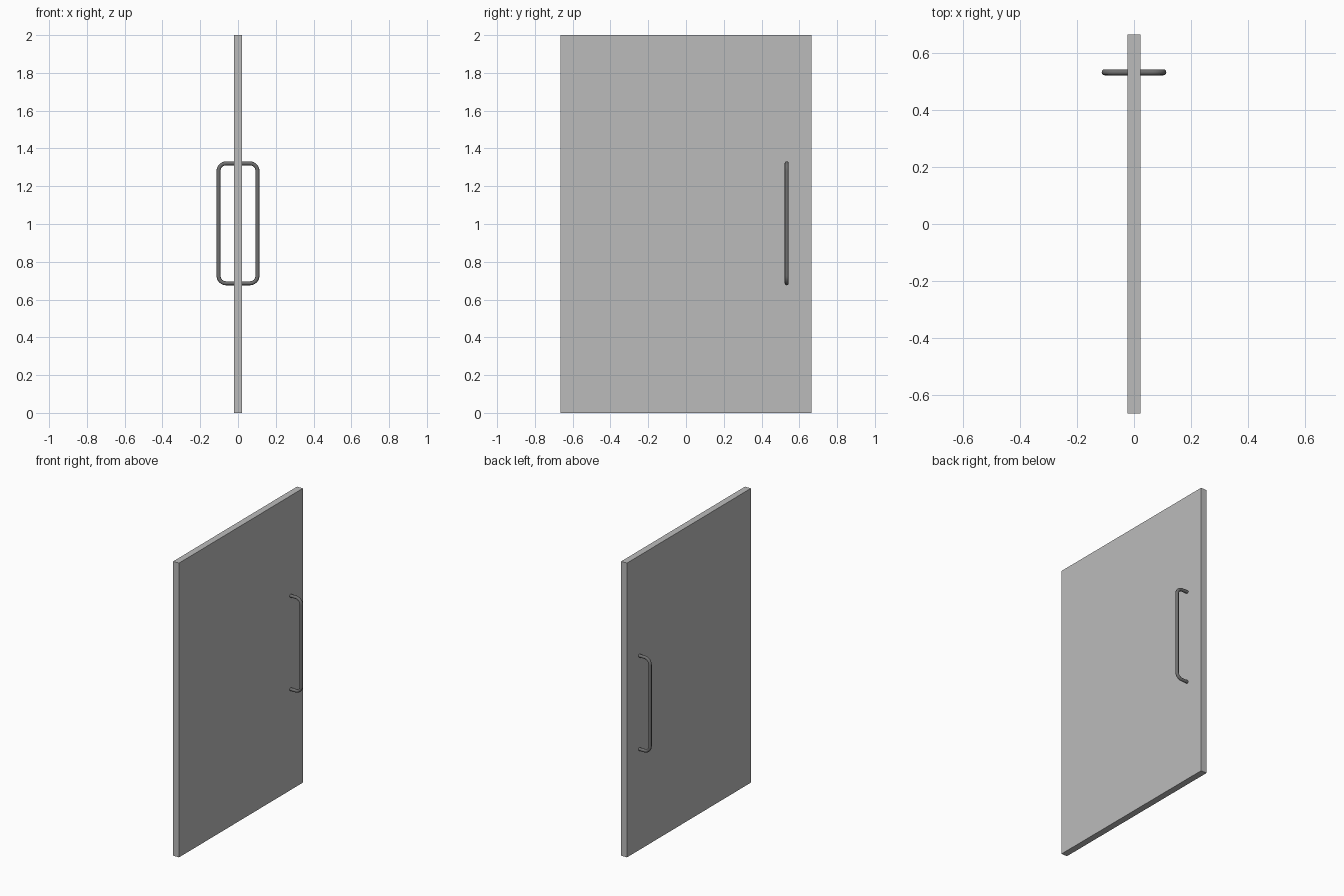
import bpy, math

cube = bpy.data.objects.get("Cube")
if cube:
    bpy.data.objects.remove(cube, do_unlink=True)


def material(name, value):
    m = bpy.data.materials.new(name)
    m.use_nodes = True
    colour = (value, value, value, 1)
    m.diffuse_color = colour
    m.node_tree.nodes["Principled BSDF"].inputs["Base Color"].default_value = colour
    return m


panel_grey = material("light grey panel", 0.5)
metal_grey = material("dark grey metal", 0.16)

THICK, WIDTH, HEIGHT = 0.044, 1.33, 2.0

# Door panel
bpy.ops.mesh.primitive_cube_add(size=1, location=(0, 0, HEIGHT / 2))
door = bpy.context.object
door.name = "door_panel"
door.scale = (THICK, WIDTH, HEIGHT)
bpy.ops.object.transform_apply(location=False, rotation=False, scale=True)
door.data.materials.append(panel_grey)


# Pull handle: a round bar bent at two corners, ending in the panel face
def pull_handle(name, side):
    reach, bottom, top, bend, y = 0.103, 0.686, 1.321, 0.04, 0.533
    path = [(THICK / 2 - 0.002, bottom)]
    for z, start in ((bottom + bend, -90), (top - bend, 0)):
        for i in range(9):
            a = math.radians(start + 90 * i / 8)
            path.append((reach - bend + bend * math.cos(a), z + bend * math.sin(a)))
    path.append((THICK / 2 - 0.002, top))

    curve = bpy.data.curves.new(name, "CURVE")
    curve.dimensions = "3D"
    curve.bevel_depth = 0.0105
    curve.bevel_resolution = 4
    curve.use_fill_caps = True
    spline = curve.splines.new("POLY")
    spline.points.add(len(path) - 1)
    for point, (x, z) in zip(spline.points, path):
        point.co = (side * x, y, z, 1)
    curve.materials.append(metal_grey)
    handle = bpy.data.objects.new(name, curve)
    bpy.context.collection.objects.link(handle)

    bpy.ops.object.select_all(action="DESELECT")
    handle.select_set(True)
    bpy.context.view_layer.objects.active = handle
    bpy.ops.object.convert(target="MESH")
    bpy.ops.object.shade_smooth_by_angle(angle=math.radians(40))


pull_handle("left_handle", 1)
pull_handle("right_handle", -1)
